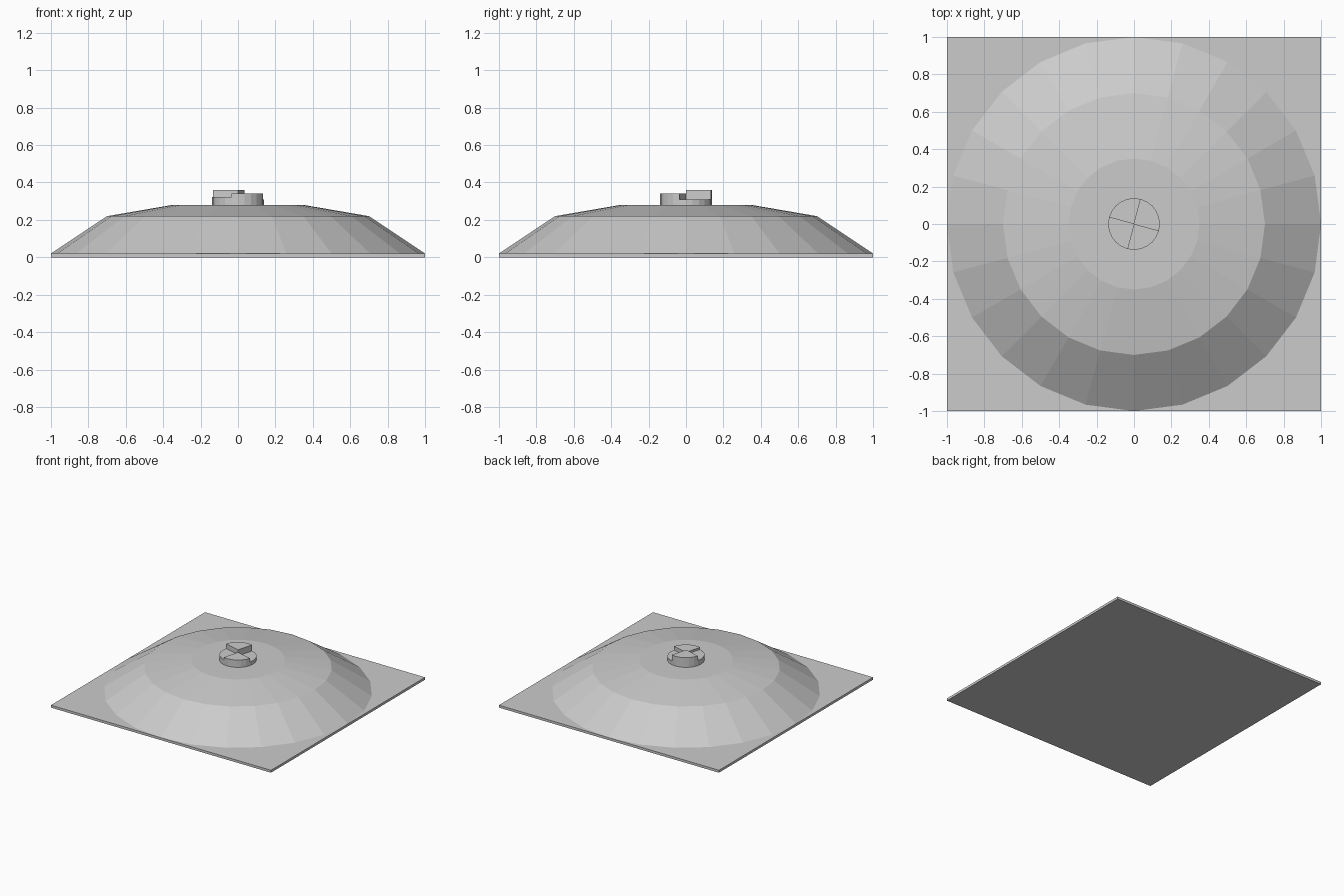
import bpy, bmesh
from math import sin, cos, radians

if "Cube" in bpy.data.objects:
    bpy.data.objects.remove(bpy.data.objects["Cube"])


def finish(name, bm):
    bmesh.ops.recalc_face_normals(bm, faces=bm.faces)
    mesh = bpy.data.meshes.new(name)
    bm.to_mesh(mesh)
    bm.free()
    obj = bpy.data.objects.new(name, mesh)
    bpy.context.collection.objects.link(obj)
    return obj


def prism(name, points, z0, z1):
    bm = bmesh.new()
    low = [bm.verts.new((x, y, z0)) for x, y in points]
    high = [bm.verts.new((x, y, z1)) for x, y in points]
    bm.faces.new(low)
    bm.faces.new(high)
    for i in range(len(points)):
        j = (i + 1) % len(points)
        bm.faces.new((low[i], low[j], high[j], high[i]))
    return finish(name, bm)


def polar(radius, degrees):
    return radius * cos(radians(degrees)), radius * sin(radians(degrees))


# Thin square base plate
prism("base_plate", [(-1, -1), (1, -1), (1, 1), (-1, 1)], 0, 0.02)

# Faceted 24-sided dome from stacked rings
SIDES = 24
bm = bmesh.new()
rings = [[bm.verts.new((*polar(r, i * 360 / SIDES), z)) for i in range(SIDES)]
         for r, z in ((1.0, 0.02), (0.7, 0.22), (0.35, 0.28))]
for a, b in zip(rings, rings[1:]):
    for i in range(SIDES):
        j = (i + 1) % SIDES
        bm.faces.new((a[i], a[j], b[j], b[i]))
bm.faces.new(rings[0])
bm.faces.new(rings[-1])
finish("dome", bm)

# Central hub: four quarter wedges of different heights
for n, top in enumerate((0.36, 0.322, 0.34, 0.31)):
    start = 75 + 90 * n
    arc = [polar(0.138, start + 15 * k) for k in range(7)]
    prism(f"hub_wedge_{n + 1}", [(0, 0)] + arc, 0.28, top)
